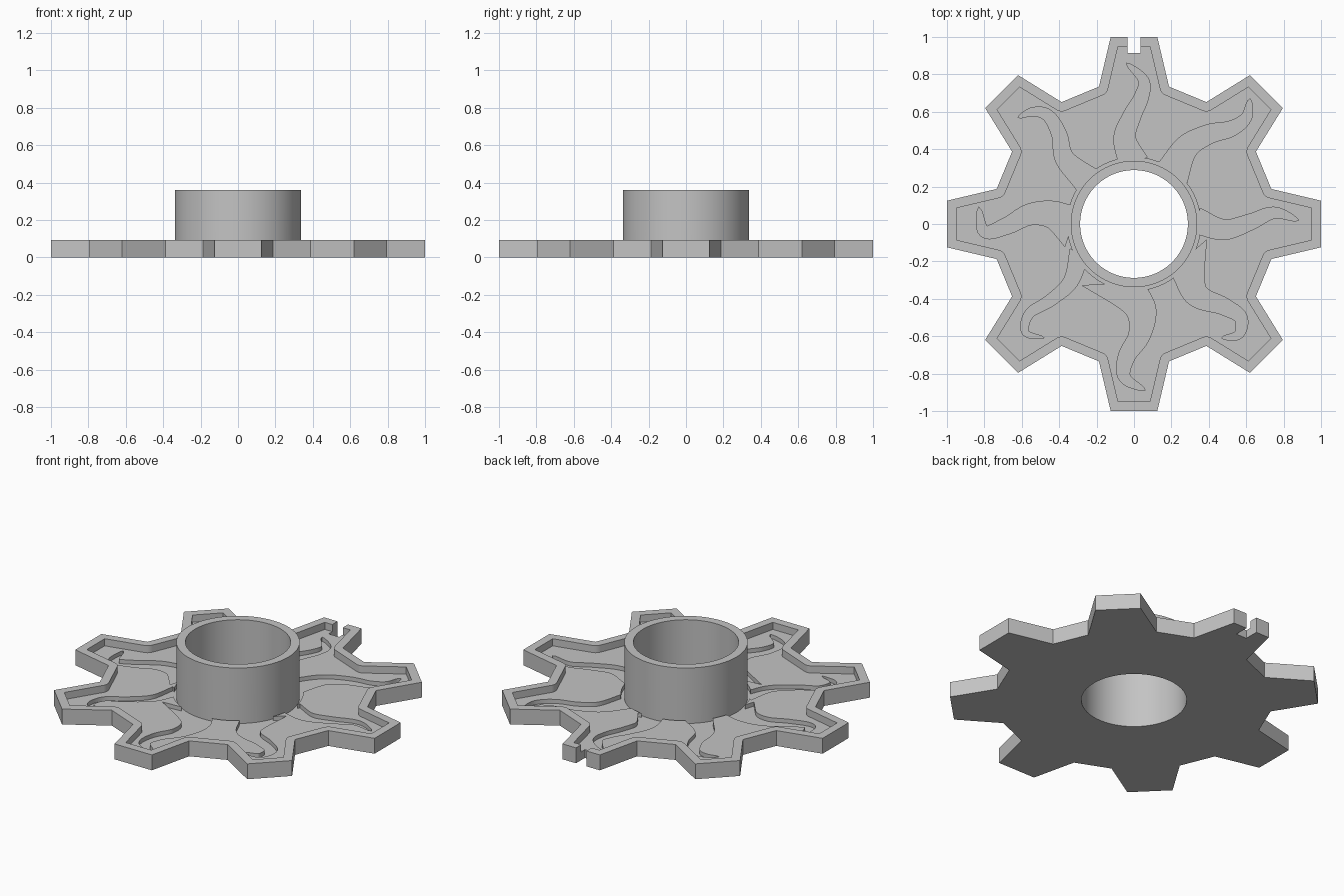
import bpy, bmesh
from math import sin, cos, radians
from mathutils import Vector

if "Cube" in bpy.data.objects:
    bpy.data.objects.remove(bpy.data.objects["Cube"], do_unlink=True)

grey = bpy.data.materials.new("plain_grey")
grey.use_nodes = True
grey.diffuse_color = (0.55, 0.55, 0.55, 1)
grey.node_tree.nodes["Principled BSDF"].inputs["Base Color"].default_value = grey.diffuse_color

PLATE_TOP, FLOOR, GROOVE, HUB_TOP = 0.093, 0.05, 0.025, 0.36
HUB_R, BORE_R, RING_R, RIM = 0.338, 0.288, 0.356, 0.05


def polar(r, degrees):
    return Vector((r * cos(radians(degrees)), r * sin(radians(degrees))))


def circle(r, steps=96):
    return [polar(r, 360 * i / steps) for i in range(steps)]


def prism(name, outline, z0, z1):
    """Upright solid with the given outline."""
    bm = bmesh.new()
    face = bm.faces.new([bm.verts.new((p[0], p[1], z0)) for p in outline])
    grown = bmesh.ops.extrude_face_region(bm, geom=[face])
    top = [v for v in grown["geom"] if isinstance(v, bmesh.types.BMVert)]
    bmesh.ops.translate(bm, verts=top, vec=(0, 0, z1 - z0))
    bmesh.ops.recalc_face_normals(bm, faces=bm.faces)
    mesh = bpy.data.meshes.new(name)
    bm.to_mesh(mesh)
    bm.free()
    mesh.materials.append(grey)
    obj = bpy.data.objects.new(name, mesh)
    bpy.context.collection.objects.link(obj)
    return obj


def combine(target, tool, operation):
    """Apply one boolean and discard the tool."""
    tool.hide_render = True
    mod = target.modifiers.new(operation, "BOOLEAN")
    mod.operation, mod.solver, mod.object = operation, "EXACT", tool
    bpy.context.view_layer.objects.active = target
    bpy.ops.object.modifier_apply(modifier=mod.name)
    bpy.data.objects.remove(tool, do_unlink=True)


def inset(outline, d):
    """Offset a counter-clockwise outline inwards, rounding hollow corners."""
    result = []
    for i, p in enumerate(outline):
        a = (p - outline[i - 1]).normalized()
        b = (outline[(i + 1) % len(outline)] - p).normalized()
        na, nb = Vector((-a.y, a.x)), Vector((-b.y, b.x))
        if a.cross(b) > 0:
            result.append(p + (na + nb) * d / (1 + na.dot(nb)))
        else:
            result += [p + na.lerp(nb, t / 5).normalized() * d for t in range(6)]
    return result


def smooth_path(pts, steps=8):
    """Catmull-Rom curve through the points."""
    pts = [2 * pts[0] - pts[1]] + pts + [2 * pts[-1] - pts[-2]]
    path = []
    for a, b, c, d in zip(pts, pts[1:], pts[2:], pts[3:]):
        for i in range(steps):
            t = i / steps
            path.append(b + (c - a) * t / 2 + (2 * a - 5 * b + 4 * c - d) * t * t / 2
                        + (3 * b - a - 3 * c + d) * t ** 3 / 2)
    return path + [pts[-2]]


def flame(base_angle, flare, half, spine):
    """Outline of a wavy ray that flares at the ring and tapers to its tip."""
    path = smooth_path([polar(0.335, base_angle)] + [Vector(p) / 100 for p in spine])
    around = polar(flare / 100, base_angle + 90)
    left, right = [], []
    for i, p in enumerate(path[:-1]):
        fade = 1 - i / (len(path) - 1)
        along = (path[i + 1] - path[max(i - 1, 0)]).normalized()
        side = Vector((-along.y, along.x)) * half / 100 * fade ** 0.5 + around * fade ** 7
        left.append(p + side)
        right.append(p - side)
    return right + [path[-1]] + left[::-1]


# Eight-toothed plate
teeth = []
for i in range(8):
    teeth += [polar(r, 45 * i + a) for r, a in
              ((0.758, -14.3), (1.008, -7.1), (1.008, 7.1), (0.758, 14.3))]
plate = prism("toothed_wheel", teeth, 0, PLATE_TOP)

# Pocket inside the rim, with a shallow ring groove around the hub
combine(plate, prism("pocket_cutter", inset(teeth, RIM), FLOOR, 0.5), "DIFFERENCE")
combine(plate, prism("ring_cutter", circle(RING_R), GROOVE, 0.5), "DIFFERENCE")

# Engraved wavy rays: base angle, flare, half width, spine out to the tip
rays = [
    (91, 2, 6, [(-5, 46), (-1, 58), (4, 68), (5, 77), (-4, 86)]),
    (53, 3, 6.5, [(28, 41), (40, 48), (52, 51), (60, 57), (62, 67)]),
    (3, 1, 6, [(48, -3), (62, 1), (75, 6), (88, 2)]),
    (-31, 9, 5.5, [(33, -37), (48, -44), (57, -50), (56, -59), (47, -61)]),
    (-108, 13, 7, [(3, -45), (3, -59), (-4, -71), (-5, -82), (6, -89)]),
    (-151, 2, 4, [(-34, -31), (-45, -41), (-56, -48), (-58, -58), (-48, -61)]),
    (-178, 5, 7, [(-44, 5), (-56, 5), (-68, -1), (-80, -4), (-83, 9)]),
    (137, 3, 5, [(-37, 35), (-40, 48), (-46, 58), (-54, 60), (-62, 57)]),
]
for ray in rays:
    combine(plate, prism("ray_cutter", flame(*ray), GROOVE, 0.5), "DIFFERENCE")

# Index notch in the back tooth
notch = [(-0.035, 0.915), (0.035, 0.915), (0.035, 1.1), (-0.035, 1.1)]
combine(plate, prism("notch_cutter", notch, -0.1, 0.5), "DIFFERENCE")

# Hub and bore
combine(plate, prism("hub", circle(HUB_R), 0.01, HUB_TOP), "UNION")
combine(plate, prism("bore_cutter", circle(BORE_R), -0.1, 0.6), "DIFFERENCE")

bpy.ops.object.select_all(action="DESELECT")
plate.select_set(True)
bpy.context.view_layer.objects.active = plate
bpy.ops.object.shade_smooth_by_angle(angle=radians(25))
